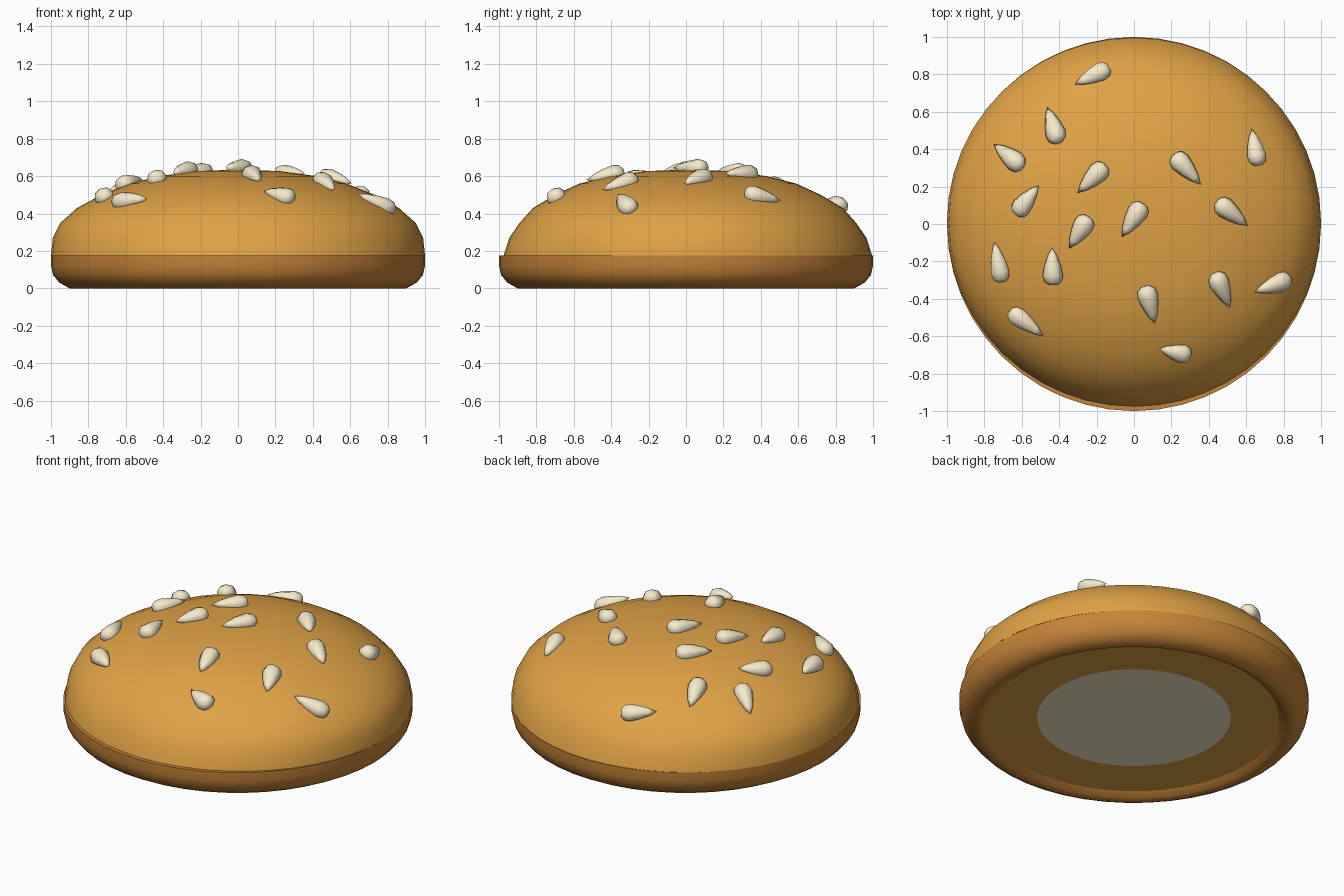
import bpy, bmesh, math
from mathutils import Vector, Matrix
from mathutils.bvhtree import BVHTree

if "Cube" in bpy.data.objects:
    bpy.data.objects.remove(bpy.data.objects["Cube"])

SEG = 48


def material(name, rgb):
    m = bpy.data.materials.new(name)
    m.diffuse_color = (*rgb, 1)
    m.use_nodes = True
    m.node_tree.nodes["Principled BSDF"].inputs["Base Color"].default_value = m.diffuse_color
    return m


crust = material("crust", (0.74, 0.36, 0.06))
crust_dark = material("crust_dark", (0.56, 0.23, 0.04))
cream = material("cream", (0.92, 0.83, 0.60))


def lathe(profile, seg, cap_end=False):
    """Revolve (rx, ry, z) rows around z; zero radius makes a pole."""
    bm = bmesh.new()
    rows = []
    for rx, ry, z in profile:
        if rx == 0:
            rows.append([bm.verts.new((0, 0, z))])
            continue
        row = []
        for i in range(seg):
            a = 2 * math.pi * i / seg
            c, s = math.cos(a), math.sin(a)
            r = rx * c * c + ry * s * s
            row.append(bm.verts.new((r * c, r * s, z)))
        rows.append(row)
    for lo, hi in zip(rows, rows[1:]):
        for i in range(seg):
            j = (i + 1) % seg
            if len(lo) == 1:
                q = [lo[0], hi[j], hi[i]]
            elif len(hi) == 1:
                q = [lo[i], lo[j], hi[0]]
            else:
                q = [lo[i], lo[j], hi[j], hi[i]]
            bm.faces.new(q)
    if cap_end:
        bm.faces.new(rows[-1])
    bmesh.ops.recalc_face_normals(bm, faces=bm.faces)
    return bm


def finish(bm, name, mat, angle=50):
    me = bpy.data.meshes.new(name)
    bm.to_mesh(me)
    bm.free()
    ob = bpy.data.objects.new(name, me)
    bpy.context.collection.objects.link(ob)
    me.materials.append(mat)
    bpy.ops.object.select_all(action='DESELECT')
    ob.select_set(True)
    bpy.context.view_layer.objects.active = ob
    bpy.ops.object.shade_smooth_by_angle(angle=math.radians(angle))
    return ob


# Base of the bun: rounded rim, turned in slightly underneath
base = [(r, r, z) for r, z in [(0.83, 0.035), (0.865, 0.01), (0.90, 0), (0.955, 0.03),
                               (0.988, 0.07), (1.0, 0.12), (1.0, 0.175)]]
finish(lathe(base, SEG, cap_end=True), "bun_base", crust_dark)

# Underside: a shallow ring and a pale disc in its middle
ring = [(0, 0, 0.042), (0.555, 0.555, 0.042), (0.83, 0.83, 0.035)]
for name, rows, mat in [("underside_disc", ring[:2], cream), ("underside_ring", ring[1:], crust)]:
    bm = lathe(rows, SEG)
    for f in bm.faces:
        f.normal_update()
    bmesh.ops.reverse_faces(bm, faces=[f for f in bm.faces if f.normal.z > 0])
    finish(bm, name, mat)

# Dome, a little steeper along y than along x
dome = [(1.0, 0.985, 0.175), (0.99, 0.955, 0.27), (0.95, 0.90, 0.35), (0.86, 0.828, 0.43),
        (0.73, 0.71, 0.50), (0.58, 0.58, 0.56), (0.42, 0.42, 0.60), (0.22, 0.22, 0.627),
        (0, 0, 0.635)]
bm = lathe(dome, SEG)
bm.transform(Matrix.Translation((0, 0.01, 0)))
tree = BVHTree.FromBMesh(bm)
finish(bm, "bun_dome", crust)

# Seeds: tip x, y and blunt end x, y as seen from above
SEEDS = [(-.315, .74, -.13, .83), (-.46, .62, -.40, .43), (-.745, .425, -.59, .30),
         (-.505, .205, -.63, .05), (-.30, .165, -.15, .315), (.355, .21, .21, .37),
         (.625, .505, .66, .31), (.605, -.01, .44, .12), (-.065, -.07, .05, .11),
         (-.345, -.13, -.24, .04), (-.74, -.095, -.70, -.31), (-.435, -.125, -.43, -.325),
         (.11, -.53, .06, -.33), (.51, -.445, .43, -.26), (.64, -.36, .83, -.29),
         (-.48, -.595, -.66, -.46), (.135, -.66, .30, -.70)]
TEAR = [(0, 0), (.026, .22), (.045, .48), (.056, .74), (.048, .90), (.026, .985), (0, 1)]


def on_dome(x, y):
    hit, normal, _, _ = tree.ray_cast(Vector((x, y, 2)), Vector((0, 0, -1)))
    return hit, normal


for n, (tx, ty, bx, by) in enumerate(SEEDS, 1):
    tip, _ = on_dome(tx, ty)
    blunt, _ = on_dome(bx, by)
    _, normal = on_dome((tx + bx) / 2, (ty + by) / 2)
    axis = blunt - tip
    length = axis.length
    axis.normalize()
    side = normal.cross(axis).normalized()
    up = axis.cross(side)
    if up.dot(normal) < 0:
        side, up = -side, -up
    bm = lathe([(r, r * 0.85, t * length) for r, t in TEAR], 8)
    rot = Matrix((side, up, axis)).transposed().to_4x4()
    bm.transform(Matrix.Translation(tip + up * 0.013) @ rot)
    bmesh.ops.recalc_face_normals(bm, faces=bm.faces)
    finish(bm, f"seed_{n:02d}", cream, 60)
